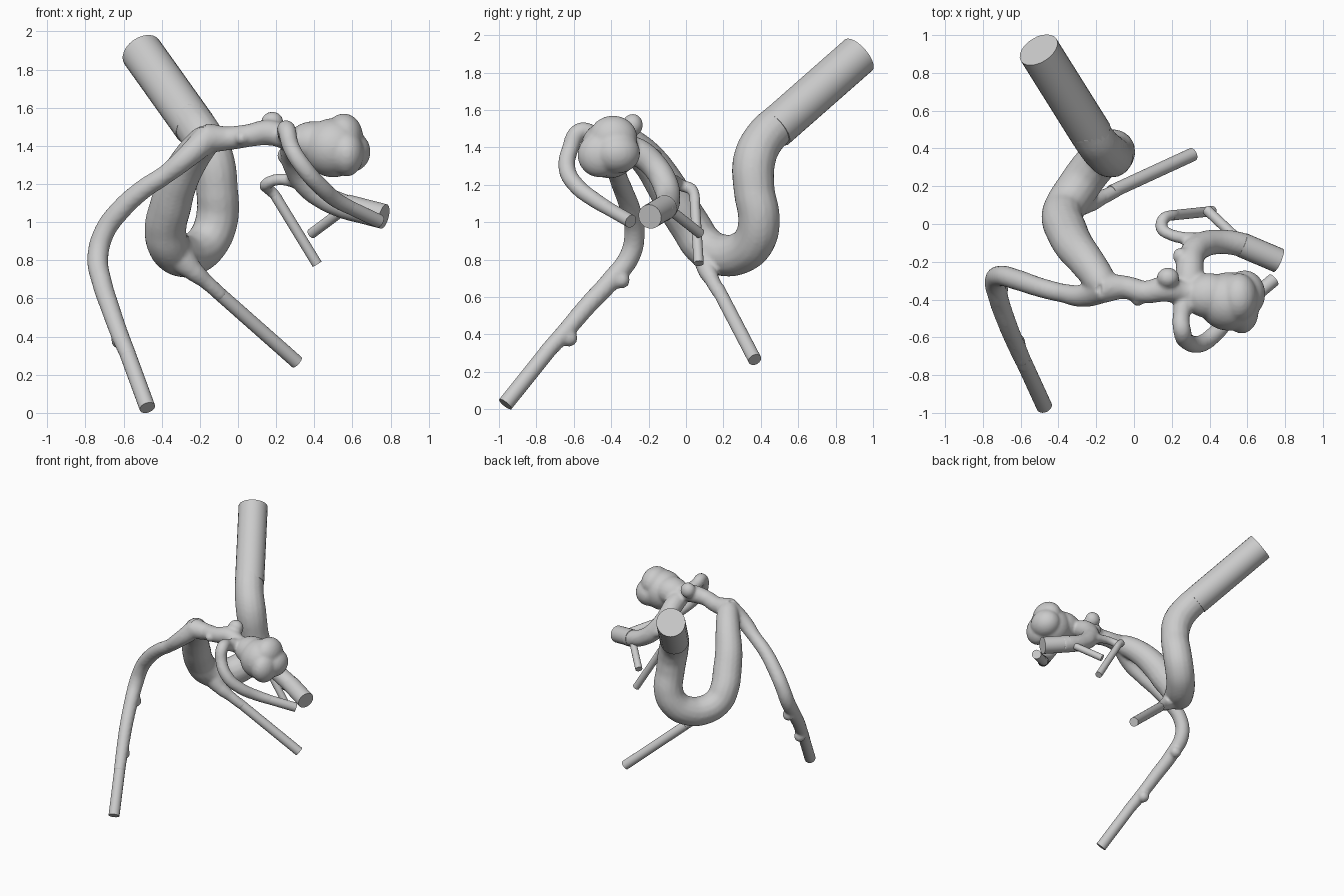
import bpy
from mathutils import Vector


def link(name, mesh):
    ob = bpy.data.objects.new(name, mesh)
    bpy.context.collection.objects.link(ob)
    return ob


def tube(name, pts):
    """Closed round tube through (x, y, z, radius) points."""
    cu = bpy.data.curves.new(name, 'CURVE')
    cu.dimensions = '3D'
    cu.bevel_depth = 1.0
    cu.bevel_resolution = 6
    cu.resolution_u = 8
    cu.use_fill_caps = True
    sp = cu.splines.new('BEZIER')
    sp.bezier_points.add(len(pts) - 1)
    for bp, (x, y, z, r) in zip(sp.bezier_points, pts):
        bp.co = (x, y, z)
        bp.radius = r
        bp.handle_left_type = bp.handle_right_type = 'AUTO'
    tmp = link(name + "_path", cu)
    bpy.context.view_layer.update()
    dg = bpy.context.evaluated_depsgraph_get()
    mesh = bpy.data.meshes.new_from_object(tmp.evaluated_get(dg))
    bpy.data.objects.remove(tmp)
    return link(name, mesh)


def blob(name, c, s):
    bpy.ops.mesh.primitive_uv_sphere_add(segments=32, ring_count=16, location=c)
    ob = bpy.context.object
    ob.name = name
    ob.scale = s
    return ob


def extension(name, a, b, r):
    """Straight flat-ended pipe from a to b."""
    a, b = Vector(a), Vector(b)
    d = b - a
    bpy.ops.mesh.primitive_cylinder_add(vertices=24, radius=r, depth=d.length,
                                        location=(a + b) / 2)
    ob = bpy.context.object
    ob.name = name
    ob.rotation_euler = d.to_track_quat('Z', 'Y').to_euler()
    bpy.ops.object.shade_smooth_by_angle()


parts = []

# Main artery with its deep bend
parts.append(tube("main", [
    (-.26, .525, 1.55, .108), (-.19, .42, 1.45, .11), (-.135, .365, 1.33, .115),
    (-.11, .365, 1.17, .11), (-.11, .39, 1.02, .112), (-.15, .37, .91, .112),
    (-.22, .30, .84, .112), (-.30, .19, .825, .112), (-.365, .09, .88, .11),
    (-.38, .03, .97, .11), (-.355, -.04, 1.08, .11), (-.32, -.11, 1.2, .105),
    (-.25, -.20, 1.33, .095), (-.18, -.30, 1.42, .085), (-.16, -.34, 1.44, .075)]))

# Long left branch
parts.append(tube("left", [
    (-.15, -.34, 1.45, .075), (-.27, -.38, 1.34, .06), (-.38, -.365, 1.25, .05),
    (-.5, -.335, 1.17, .052), (-.62, -.295, 1.06, .055), (-.70, -.275, .95, .055),
    (-.735, -.30, .82, .056), (-.715, -.40, .69, .053), (-.67, -.53, .55, .05),
    (-.62, -.65, .41, .047), (-.57, -.76, .29, .043)]))

# Root of the small lower branch
parts.append(tube("lower", [
    (-.31, .12, .82, .09), (-.24, .115, .75, .055), (-.17, .14, .69, .04),
    (-.08, .185, .61, .036)]))

# Right branch leading into the bulge
parts.append(tube("right", [
    (-.17, -.34, 1.44, .08), (-.05, -.335, 1.44, .062), (.06, -.36, 1.455, .06),
    (.16, -.345, 1.47, .068), (.25, -.36, 1.445, .062), (.33, -.37, 1.42, .075)]))
parts.append(blob("nub", (.18, -.285, 1.52), (.06, .055, .06)))

# Bulging sac made of overlapping lobes
for c, s in [((.50, -.41, 1.39), (.16, .155, .155)), ((.555, -.39, 1.45), (.10, .13, .12)),
             ((.585, -.37, 1.37), (.11, .125, .11)), ((.57, -.46, 1.36), (.09, .12, .12)),
             ((.40, -.38, 1.42), (.14, .12, .11))]:
    parts.append(blob("lobe", c, s))

# Large outflow, small front outflow, and curled side twig
parts.append(tube("large_out", [
    (.30, -.36, 1.41, .07), (.295, -.25, 1.37, .075), (.31, -.16, 1.29, .07),
    (.365, -.11, 1.2, .07), (.45, -.095, 1.13, .065), (.55, -.105, 1.085, .065),
    (.63, -.13, 1.06, .065)]))
parts.append(tube("front_out", [
    (.28, -.38, 1.43, .06), (.25, -.49, 1.47, .045), (.255, -.565, 1.485, .048),
    (.28, -.62, 1.39, .045), (.35, -.635, 1.28, .046), (.43, -.58, 1.19, .045),
    (.51, -.49, 1.12, .042), (.6, -.41, 1.07, .038)]))
parts.append(tube("twig", [
    (.36, -.09, 1.19, .045), (.27, -.075, 1.22, .033), (.19, -.055, 1.22, .031),
    (.145, -.02, 1.195, .032), (.155, .025, 1.18, .032), (.20, .047, 1.135, .028),
    (.23, .05, 1.085, .026)]))

# Little wall irregularities
for c, r in [((-.71, -.345, .69), .045), ((-.62, -.625, .38), .045),
             ((.02, -.40, 1.44), .035), ((.25, -.17, 1.35), .045)]:
    parts.append(blob("bump", c, (r, r, r)))

# Fuse everything into one continuous wall
bpy.ops.object.select_all(action='DESELECT')
for ob in parts:
    ob.select_set(True)
bpy.context.view_layer.objects.active = parts[0]
bpy.ops.object.join()
wall = bpy.context.object
wall.name = "vessel_wall"
rm = wall.modifiers.new("fuse", 'REMESH')
rm.mode = 'VOXEL'
rm.voxel_size = .012
rm.use_smooth_shade = True
sm = wall.modifiers.new("soften", 'SMOOTH')
sm.factor = .5
sm.iterations = 4

# Straight flat-ended extensions
extension("inlet_pipe", (-.225, .475, 1.50), (-.505, .922, 1.893), .111)
extension("left_pipe", (-.59, -.715, .34), (-.475, -.966, .027), .042)
extension("lower_pipe", (-.12, .17, .645), (.31, .368, .265), .036)
extension("large_pipe", (.57, -.11, 1.08), (.765, -.193, 1.03), .066)
extension("front_pipe", (.56, -.445, 1.09), (.74, -.295, 1.005), .036)
extension("twig_pipe", (.195, .045, 1.14), (.415, .068, .78), .027)
extension("side_pipe", (.56, -.09, 1.07), (.385, .075, .94), .027)
